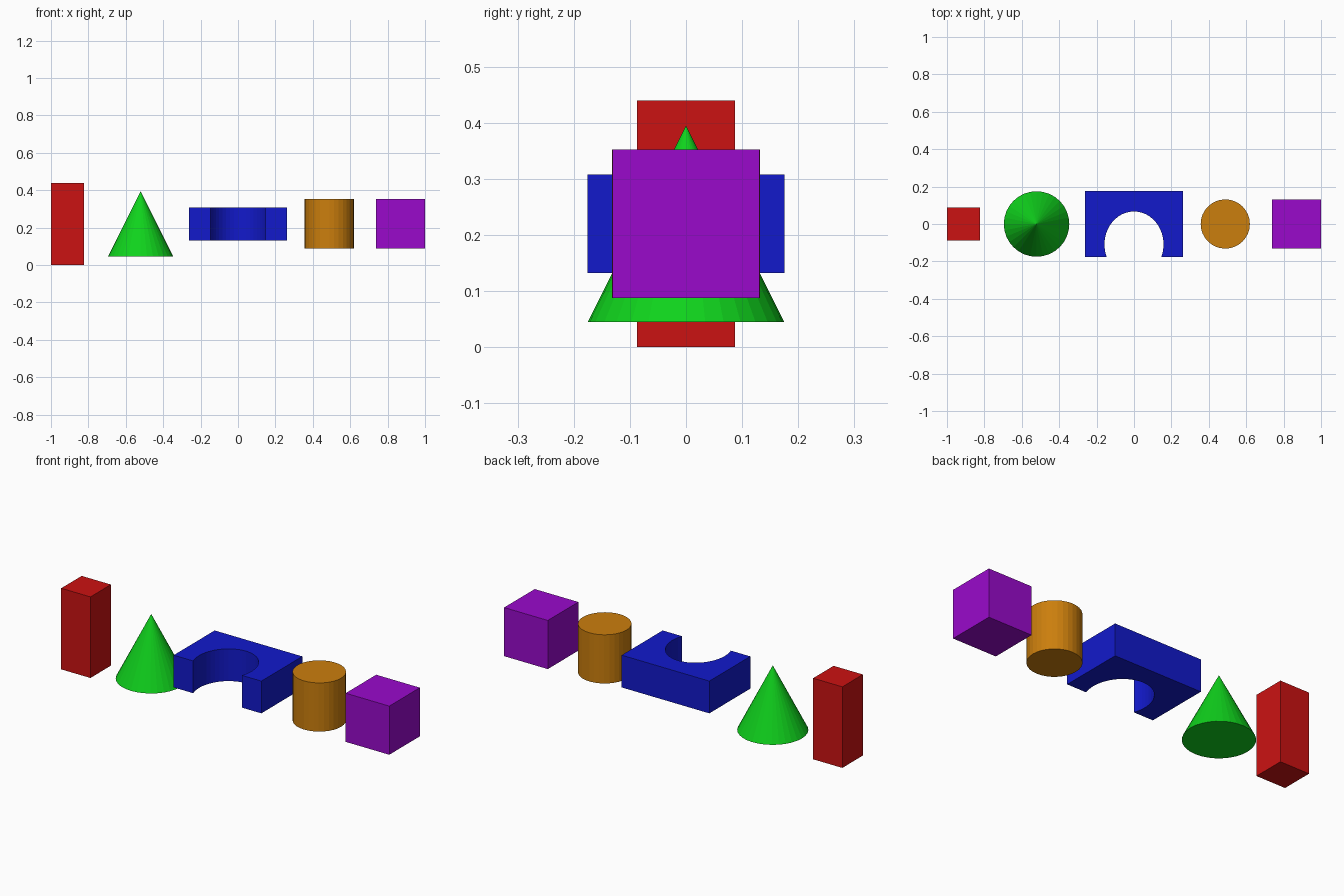
import bpy, bmesh, math

if "Cube" in bpy.data.objects:
    bpy.data.objects.remove(bpy.data.objects["Cube"])

MID = 0.22  # common centre height of all shapes


def paint(obj, name, rgb):
    obj.name = name
    mat = bpy.data.materials.new(name + "_colour")
    mat.diffuse_color = (*rgb, 1)
    mat.use_nodes = True
    mat.node_tree.nodes["Principled BSDF"].inputs["Base Color"].default_value = mat.diffuse_color
    obj.data.materials.append(mat)


def box(name, x, size, rgb):
    bpy.ops.mesh.primitive_cube_add(size=1, location=(x, 0, MID))
    obj = bpy.context.object
    obj.scale = size
    bpy.ops.object.transform_apply(location=False, rotation=False, scale=True)
    paint(obj, name, rgb)


# Tall box and cube
box("tall_box", -0.9123, (0.1754, 0.1754, 0.44), (0.6, 0.006, 0.006))
box("cube", 0.869, (0.262, 0.262, 0.264), (0.32, 0.003, 0.6))

# Cone
bpy.ops.mesh.primitive_cone_add(vertices=32, radius1=0.175, radius2=0, depth=0.35,
                                location=(-0.521, 0, MID))
paint(bpy.context.object, "cone", (0.005, 0.65, 0.012))

# Cylinder
bpy.ops.mesh.primitive_cylinder_add(vertices=32, radius=0.1315, depth=0.264,
                                    location=(0.488, 0, MID))
paint(bpy.context.object, "cylinder", (0.6, 0.21, 0.004))

# Arch block lying flat: rectangle with a rounded notch opening to the front
W, D, T = 0.263, 0.1755, 0.175
A, B, CY = 0.158, 0.176, -0.109
start = math.asin((-D - CY) / B)
steps = 28
outline = [(W, -D), (W, D), (-W, D), (-W, -D)]
for i in range(steps + 1):
    a = math.pi - start + (2 * start - math.pi) * i / steps
    outline.append((A * math.cos(a), CY + B * math.sin(a)))
bm = bmesh.new()
face = bm.faces.new([bm.verts.new((x, y, MID - T / 2)) for x, y in outline])
ext = bmesh.ops.extrude_face_region(bm, geom=[face])
bmesh.ops.translate(bm, vec=(0, 0, T),
                    verts=[v for v in ext["geom"] if isinstance(v, bmesh.types.BMVert)])
bmesh.ops.recalc_face_normals(bm, faces=bm.faces)
mesh = bpy.data.meshes.new("arch_block")
bm.to_mesh(mesh)
bm.free()
arch = bpy.data.objects.new("arch_block", mesh)
bpy.context.collection.objects.link(arch)
paint(arch, "arch_block", (0.006, 0.01, 0.6))
